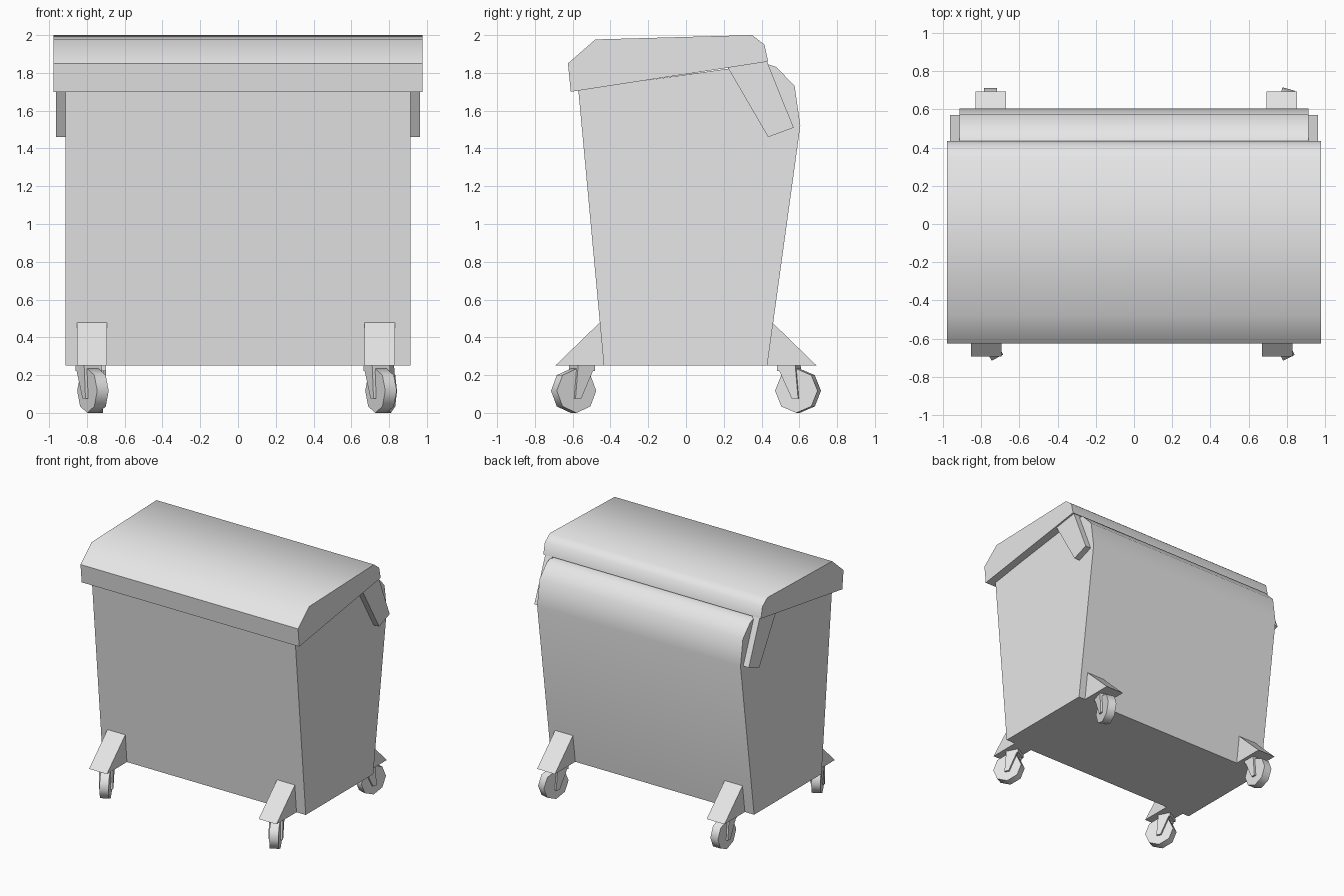
import bpy
import bmesh
from math import radians, sin, cos, tau
from mathutils import Matrix

cube = bpy.data.objects.get("Cube")
if cube:
    bpy.data.objects.remove(cube, do_unlink=True)

# Single grey finish
grey = bpy.data.materials.new("light_grey")
grey.use_nodes = True
grey.diffuse_color = (0.8, 0.8, 0.8, 1)
for node in grey.node_tree.nodes:
    if node.type == 'BSDF_PRINCIPLED':
        node.inputs["Base Color"].default_value = (0.8, 0.8, 0.8, 1)


def prism(name, profile, x0, x1, matrix=None):
    """Extrude a (y, z) profile along x; keep folds over 50 degrees sharp."""
    bm = bmesh.new()
    cap = bm.faces.new([bm.verts.new((x0, y, z)) for y, z in profile])
    side = bmesh.ops.extrude_face_region(bm, geom=[cap])
    moved = [g for g in side["geom"] if isinstance(g, bmesh.types.BMVert)]
    bmesh.ops.translate(bm, verts=moved, vec=(x1 - x0, 0, 0))
    if cap.is_valid and len(bm.faces) < len(profile) + 2:
        bm.faces.new([v for v in bm.verts if v not in moved])
    bmesh.ops.recalc_face_normals(bm, faces=bm.faces[:])
    mesh = bpy.data.meshes.new(name)
    bm.to_mesh(mesh)
    bm.free()
    mesh.materials.append(grey)
    mesh.shade_smooth()
    mesh.set_sharp_from_angle(angle=radians(50))
    obj = bpy.data.objects.new(name, mesh)
    bpy.context.collection.objects.link(obj)
    if matrix:
        obj.matrix_world = matrix
    return obj


# Tapered container with rounded back shoulder
prism("container", [(-0.435, 0.25), (0.43, 0.25), (0.605, 1.52), (0.575, 1.73),
                    (0.48, 1.83), (0.42, 1.85), (-0.57, 1.71)], -0.913, 0.913)

# Overhanging lid
prism("lid", [(-0.61, 1.70), (0.435, 1.86), (0.415, 1.95), (0.35, 2.0),
              (-0.48, 1.977), (-0.625, 1.85)], -0.977, 0.977)

# Hinge arms on both ends
for label, s in (("left", 1), ("right", -1)):
    prism("hinge_arm_" + label, [(0.22, 1.83), (0.435, 1.46), (0.57, 1.51),
                                 (0.425, 1.87)], s * 0.9, s * 0.963)

# Triangular corner brackets; the back pair is the front pair turned round
gusset = [(-0.455, 0.48), (-0.692, 0.25), (-0.42, 0.25)]
for end, turn in (("front", 0), ("back", 180)):
    for x in (-0.773, 0.75):
        side = "left" if (x > 0) == (turn == 0) else "right"
        prism(f"bracket_{end}_{side}", gusset, x - 0.08, x + 0.08,
              Matrix.Rotation(radians(turn), 4, 'Z'))

# Swivelled casters: octagonal wheel, two tapered fork plates and a crown
R = 0.117
wheel = [(R * cos(i * tau / 8), R * sin(i * tau / 8)) for i in range(8)]
fork = [(0.0, 0.13), (0.1, 0.13), (0.02, -0.04), (-0.015, -0.04)]
crown = [(0.0, 0.105), (0.1, 0.105), (0.1, 0.135), (0.0, 0.135)]
casters = {"front_right": (-0.768, -0.595, 27), "front_left": (0.757, -0.595, 27),
           "back_right": (-0.75, 0.593, 180), "back_left": (0.777, 0.593, 164)}
for label, (x, y, yaw) in casters.items():
    place = Matrix.Translation((x, y, R)) @ Matrix.Rotation(radians(yaw), 4, 'Z')
    prism("wheel_" + label, wheel, -0.034, 0.034, place)
    prism("fork_crown_" + label, crown, -0.052, 0.052, place)
    for s in (-1, 1):
        prism(f"fork_plate_{label}_{'inner' if s > 0 else 'outer'}", fork,
              s * 0.036, s * 0.052, place)
